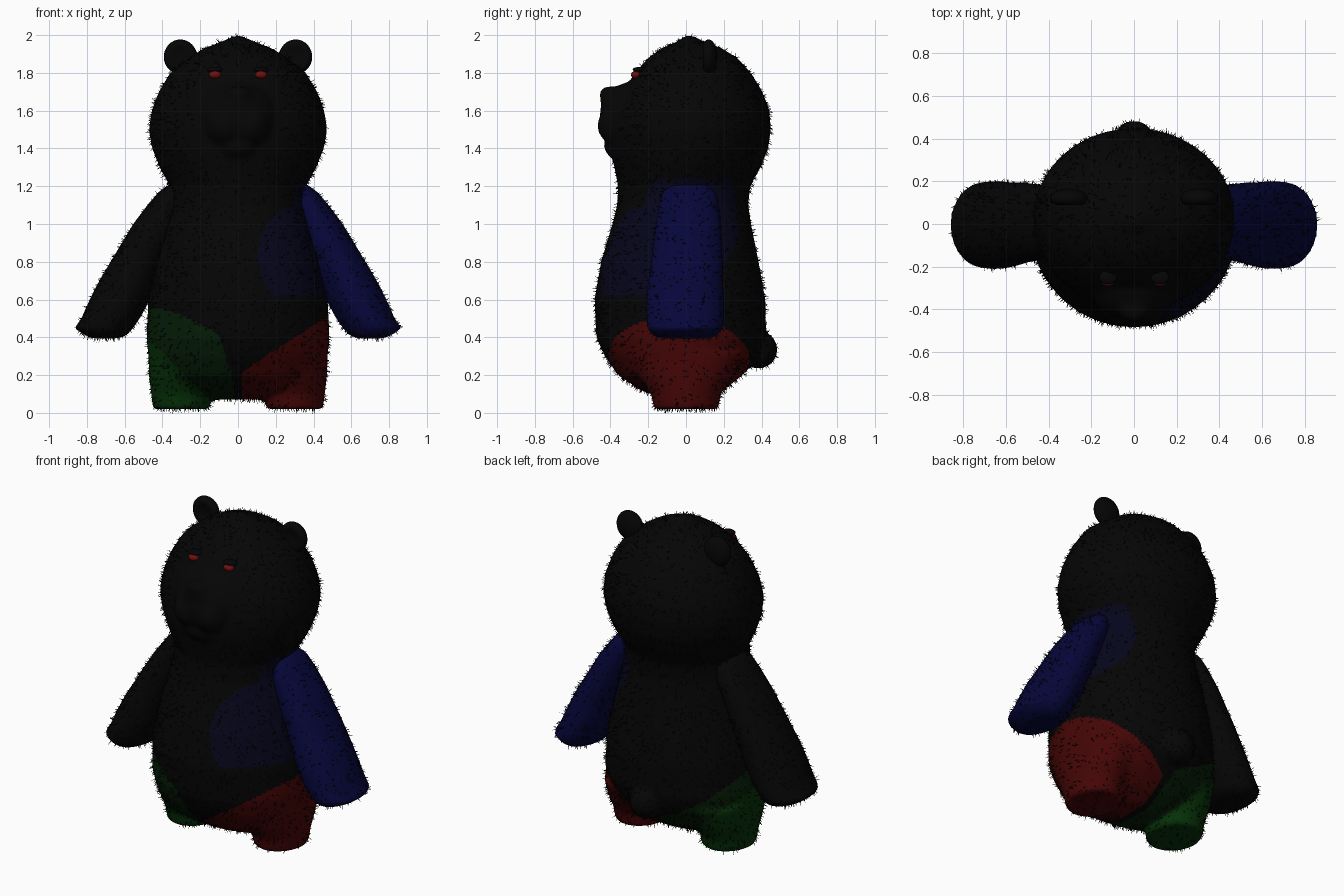
import bpy, bmesh, math, random
from mathutils import Vector, Matrix

random.seed(4)
cube = bpy.data.objects.get("Cube")
if cube:
    bpy.data.objects.remove(cube)


def material(name, rgb):
    m = bpy.data.materials.new(name)
    m.use_nodes = True
    m.diffuse_color = (*rgb, 1)
    bsdf = m.node_tree.nodes["Principled BSDF"]
    bsdf.inputs["Base Color"].default_value = (*rgb, 1)
    bsdf.inputs["Roughness"].default_value = 0.9
    return m


BLACK = material("black", (.0015, .0015, .0015))
BLUE = material("blue", (.0018, .0018, .042))
NAVY = material("dark_blue", (.0016, .0016, .011))
RED = material("red", (.06, .0016, .0016))
GREEN = material("green", (.0016, .03, .0022))
FOREST = material("dark_green", (.0016, .013, .002))
EYE = material("eye_red", (.16, .005, .005))


def loft(bm, rings, sides=40):
    """Skin horizontal oval rings given as (z, x_min, x_max, y_min, y_max)."""
    loops = []
    for z, x0, x1, y0, y1 in rings:
        angles = [2 * math.pi * i / sides for i in range(sides)]
        loops.append([bm.verts.new(((x0 + x1 + math.cos(a) * (x1 - x0)) / 2,
                                    (y0 + y1 + math.sin(a) * (y1 - y0)) / 2, z)) for a in angles])
    faces = [bm.faces.new(loops[0]), bm.faces.new(loops[-1])]
    for a, b in zip(loops, loops[1:]):
        for i in range(sides):
            j = (i + 1) % sides
            faces.append(bm.faces.new((a[i], a[j], b[j], b[i])))
    bmesh.ops.recalc_face_normals(bm, faces=faces)


def ball(bm, centre, radii):
    bmesh.ops.create_uvsphere(bm, u_segments=24, v_segments=16, radius=1,
                              matrix=Matrix.Translation(centre) @ Matrix.Diagonal((*radii, 1)))


def finish(name, bm, mats, smooth=True):
    me = bpy.data.meshes.new(name)
    bm.to_mesh(me)
    bm.free()
    ob = bpy.data.objects.new(name, me)
    bpy.context.collection.objects.link(ob)
    for m in mats:
        me.materials.append(m)
    me.polygons.foreach_set("use_smooth", [smooth] * len(me.polygons))
    return ob


def fuse(ob, voxel, passes):
    """Melt the overlapping volumes of one object into a single skin."""
    mats = list(ob.data.materials)
    r = ob.modifiers.new("fuse", 'REMESH')
    r.mode = 'VOXEL'
    r.voxel_size = voxel
    s = ob.modifiers.new("soften", 'SMOOTH')
    s.factor, s.iterations = 0.5, passes
    dg = bpy.context.evaluated_depsgraph_get()
    me = bpy.data.meshes.new_from_object(ob.evaluated_get(dg))
    ob.modifiers.clear()
    ob.data = me
    me.materials.clear()
    for m in mats:
        me.materials.append(m)
    me.polygons.foreach_set("use_smooth", [True] * len(me.polygons))
    me.polygons.foreach_set("material_index", [0] * len(me.polygons))


# Torso and head as one continuous profile: z, half width, front y, back y
bm = bmesh.new()
profile = [(.07, .15, -.1, .1), (.12, .35, -.24, .2), (.2, .44, -.36, .3), (.3, .475, -.43, .385),
           (.4, .485, -.475, .425), (.6, .475, -.485, .42), (.8, .435, -.45, .385),
           (1, .385, -.39, .345), (1.1, .36, -.365, .33), (1.2, .36, -.36, .34),
           (1.3, .415, -.38, .395), (1.4, .455, -.4, .435), (1.5, .473, -.4, .45),
           (1.6, .457, -.38, .442), (1.7, .42, -.335, .405), (1.8, .36, -.27, .345),
           (1.88, .26, -.2, .27), (1.93, .18, -.13, .19), (1.965, .09, -.05, .1), (2, .01, 0, .03)]
loft(bm, [(z, -w, w, f, b) for z, w, f, b in profile])

# Legs
for s in (-1, 1):
    loft(bm, [(z, s * c - w, s * c + w, -d, d) for z, c, w, d in
              ((.02, .3, .15, .17), (.1, .3, .16, .185), (.2, .287, .185, .25), (.32, .275, .2, .31))])

# Broad soft muzzle, chin, nose and tail
ball(bm, (0, -.255, 1.55), (.22, .205, .21))
ball(bm, (0, -.29, 1.63), (.14, .165, .115))
for s in (-1, 1):
    ball(bm, (s * .07, -.32, 1.52), (.11, .15, .12))
ball(bm, (0, -.31, 1.41), (.13, .125, .08))
ball(bm, (0, -.4, 1.685), (.07, .06, .045))
ball(bm, (0, .385, .335), (.1, .1, .1))
body = finish("body", bm, [BLACK, NAVY, RED, GREEN, FOREST])
fuse(body, .014, 8)


# Coloured regions of the body
def near(p, centre, radius):
    return (p - Vector(centre)).length < radius


def region(p):
    if p.x > .02 and near(p, (.36, -.05, .02), .5):
        return 2
    if p.x < -.02 - .3 * max(p.z - .15, 0) and near(p, (-.3, -.12, .03), .55):
        return 3 if p.x + p.z < -.08 else 4
    if p.z > .62 and (near(p, (.4, -.3, .8), .32) or near(p, (.42, .05, 1.05), .3)) and p.z < 1.24:
        return 1
    return 0


for f in body.data.polygons:
    f.material_index = region(f.center)

# Arms, flattened at the paws
arm_rings = [(.395, .63, .77, -.14, .13), (.415, .585, .82, -.18, .17), (.45, .555, .865, -.205, .195),
             (.5, .52, .83, -.21, .2), (.6, .465, .785, -.21, .2), (.7, .425, .735, -.2, .195),
             (.8, .385, .675, -.185, .195), (.9, .345, .615, -.175, .19), (1, .305, .555, -.16, .185),
             (1.1, .265, .48, -.145, .175), (1.17, .265, .42, -.125, .155), (1.21, .285, .365, -.08, .11)]
arms = []
for side, s, mat in (("left", 1, BLUE), ("right", -1, BLACK)):
    bm = bmesh.new()
    loft(bm, [(z, *sorted((s * a, s * b)), c, d) for z, a, b, c, d in arm_rings])
    arm = finish(side + "_arm", bm, [mat])
    fuse(arm, .014, 3)
    arms.append(arm)

# Ears with a shallow cup in front
for side, s in (("left", 1), ("right", -1)):
    bm = bmesh.new()
    ball(bm, (s * .305, .12, 1.885), (.088, .046, .092))
    for v in bm.verts:
        r = math.hypot(v.co.x - s * .305, v.co.z - 1.885) / .088
        if v.co.y < .12 and r < .75:
            v.co.y += .03 * (1 - (r / .75) ** 2)
    finish(side + "_ear", bm, [BLACK])

    # Eye and heavy upper lid
    bm = bmesh.new()
    ball(bm, (s * .122, -.265, 1.79), (.032, .026, .021))
    finish(side + "_eye", bm, [EYE])
    bm = bmesh.new()
    ball(bm, (s * .122, -.25, 1.817), (.042, .032, .014))
    finish(side + "_eyelid", bm, [BLACK])


# Fur: thin tapered strands scattered over a skin, swept downward
def fur(name, ob, count):
    bm = bmesh.new()
    for f in random.choices(ob.data.polygons, k=count):
        n, p = f.normal.copy(), f.center.copy()
        if p.y < -.24 and abs(p.x) < .22 and 1.36 < p.z < 1.84:
            continue
        jitter = Vector([random.uniform(-.5, .5) for _ in range(3)])
        d = (n * .75 + jitter + Vector((0, 0, -.35))).normalized()
        side = d.orthogonal().normalized() * .003
        up = d.cross(side)
        base = p - n * .003
        root = [bm.verts.new(base + v) for v in (side, up - side * .5, -up - side * .5)]
        tip = bm.verts.new(p + d * random.uniform(.012, .03))
        for i in range(3):
            bm.faces.new((root[i], root[(i + 1) % 3], tip))
    finish(name, bm, [BLACK], smooth=False)


fur("body_fur", body, 4200)
for arm in arms:
    fur(arm.name + "_fur", arm, 600)
